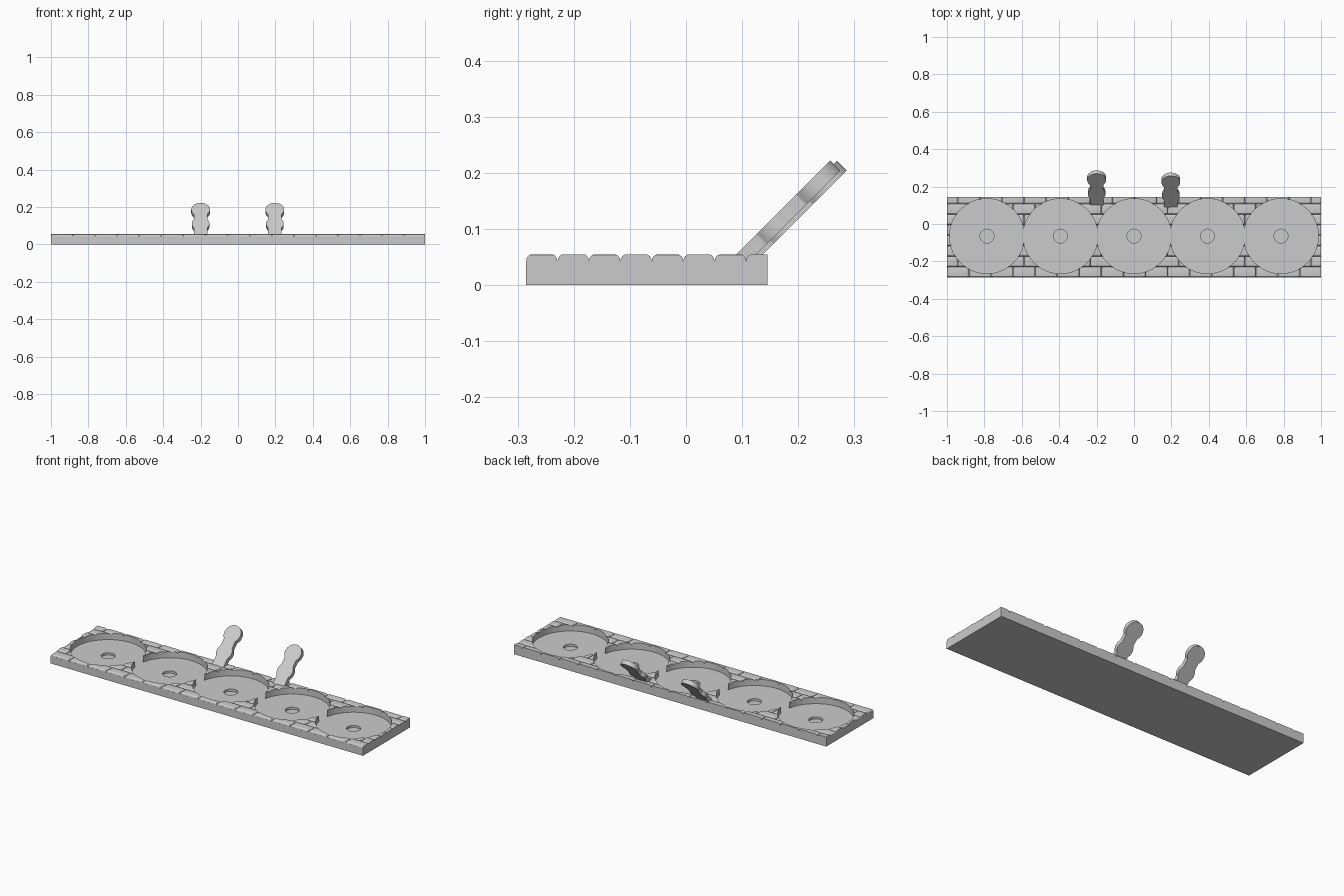
import bpy, bmesh, math
from mathutils import Matrix, Vector

cube = bpy.data.objects.get("Cube")
if cube:
    bpy.data.objects.remove(cube, do_unlink=True)

X, FRONT, BACK = 1.0, -0.285, 0.145      # tray limits
TOP, GROOVE = 0.055, 0.044               # brick top, joint bottom
FLOOR, HOLE_FLOOR = 0.018, 0.005
POCKET_Y, PITCH, RADIUS = -0.065, 0.393, 0.2
BRICK_L, BRICK_W, GAP = 0.118, 0.056, 0.0004

stone = bpy.data.materials.new("stone grey")
stone.use_nodes = True
colour = (0.6, 0.6, 0.6, 1)
stone.diffuse_color = colour
stone.node_tree.nodes["Principled BSDF"].inputs["Base Color"].default_value = colour


def make_object(name, bm):
    bmesh.ops.recalc_face_normals(bm, faces=bm.faces)
    mesh = bpy.data.meshes.new(name)
    bm.to_mesh(mesh)
    bm.free()
    obj = bpy.data.objects.new(name, mesh)
    mesh.materials.append(stone)
    bpy.context.collection.objects.link(obj)
    return obj


def add_box(bm, lo, hi):
    lo, hi = Vector(lo), Vector(hi)
    m = Matrix.Translation((lo + hi) / 2) @ Matrix.Diagonal((*(hi - lo), 1))
    return bmesh.ops.create_cube(bm, size=1, matrix=m)["verts"]


def make_cylinder(name, x, radius, bottom):
    bm = bmesh.new()
    height = 0.1 - bottom
    bmesh.ops.create_cone(bm, cap_ends=True, segments=96, radius1=radius, radius2=radius,
                          depth=height, matrix=Matrix.Translation((x, POCKET_Y, bottom + height / 2)))
    obj = make_object(name, bm)
    obj.hide_render = True
    return obj


def activate(obj):
    bpy.ops.object.select_all(action='DESELECT')
    obj.select_set(True)
    bpy.context.view_layer.objects.active = obj


def cut(obj, cutters):
    activate(obj)
    for cutter in cutters:
        mod = obj.modifiers.new("cut", 'BOOLEAN')
        mod.operation, mod.solver, mod.object = 'DIFFERENCE', 'EXACT', cutter
        bpy.ops.object.modifier_apply(modifier=mod.name)


# Solid tray body
bm = bmesh.new()
add_box(bm, (-X, FRONT, 0), (X, BACK, GROOVE - 0.001))
tray = make_object("tray_body", bm)

# Running-bond brick surface with rounded upper edges, trimmed to the tray
bm = bmesh.new()
for row in range(8):
    y = FRONT + row * BRICK_W
    x = -X - (BRICK_L / 2 if row % 2 else 0)
    while x < X:
        add_box(bm, (x + GAP, y + GAP, GROOVE - 0.004),
                (x + BRICK_L - GAP, y + BRICK_W - GAP, TOP))
        x += BRICK_L
rims = [e for e in bm.edges if all(v.co.z > TOP - 0.001 for v in e.verts)]
bmesh.ops.bevel(bm, geom=rims, offset=TOP - GROOVE, segments=4, profile=0.5, affect='EDGES')
for point, normal in (((X, 0, 0), (1, 0, 0)), ((-X, 0, 0), (-1, 0, 0)), ((0, BACK, 0), (0, 1, 0))):
    res = bmesh.ops.bisect_plane(bm, geom=bm.verts[:] + bm.edges[:] + bm.faces[:],
                                 plane_co=point, plane_no=normal, clear_outer=True)
    edges = [g for g in res["geom_cut"] if isinstance(g, bmesh.types.BMEdge) and g.is_boundary]
    bmesh.ops.holes_fill(bm, edges=edges)
bricks = make_object("brick_surface", bm)

# Five round pockets, each with a small central recess
centres = [i * PITCH for i in range(-2, 3)]
pockets = [make_cylinder("pocket_cutter", x, RADIUS, FLOOR) for x in centres]
recesses = [make_cylinder("recess_cutter", x, 0.037, HOLE_FLOOR) for x in centres]
cut(bricks, pockets)
cut(tray, pockets + recesses)
for cutter in pockets + recesses:
    bpy.data.objects.remove(cutter, do_unlink=True)


# Leaning paddles: a straight stem merged with two round lobes
def half_width(s):
    lobes = ((0.158, 0.047), (0.264, 0.05))
    w = [math.sqrt(max(r * r - (s - c) ** 2, 0)) for c, r in lobes]
    return max(w + [0.036 if s < 0.264 else 0])


def make_paddle(name, x, shift):
    slope, thick, length, steps = math.sqrt(0.5), 0.025, 0.314, 72
    start = 0.035 / slope
    # Cosine spacing keeps the rounded tip smooth
    samples = [start + (length - start) * math.sin(math.pi / 2 * i / steps) for i in range(steps + 1)]
    right = [(half_width(s), s) for s in samples[:-1]]
    outline = right + [(0, length)] + [(-w, s) for w, s in reversed(right)]
    bm = bmesh.new()
    # The front face lies on the 45 degree plane z = y - shift
    face = bm.faces.new([bm.verts.new((x + w, s * slope + shift, s * slope)) for w, s in outline])
    ext = bmesh.ops.extrude_face_region(bm, geom=[face])
    moved = [g for g in ext["geom"] if isinstance(g, bmesh.types.BMVert)]
    bmesh.ops.translate(bm, verts=moved, vec=Vector((0, slope, -slope)) * thick)
    return make_object(name, bm)


paddles = [make_paddle("left_paddle", 0.197, 0.035), make_paddle("right_paddle", -0.2, 0.047)]

for obj in [tray, bricks] + paddles:
    activate(obj)
    bpy.ops.object.shade_smooth_by_angle(angle=math.radians(20))
